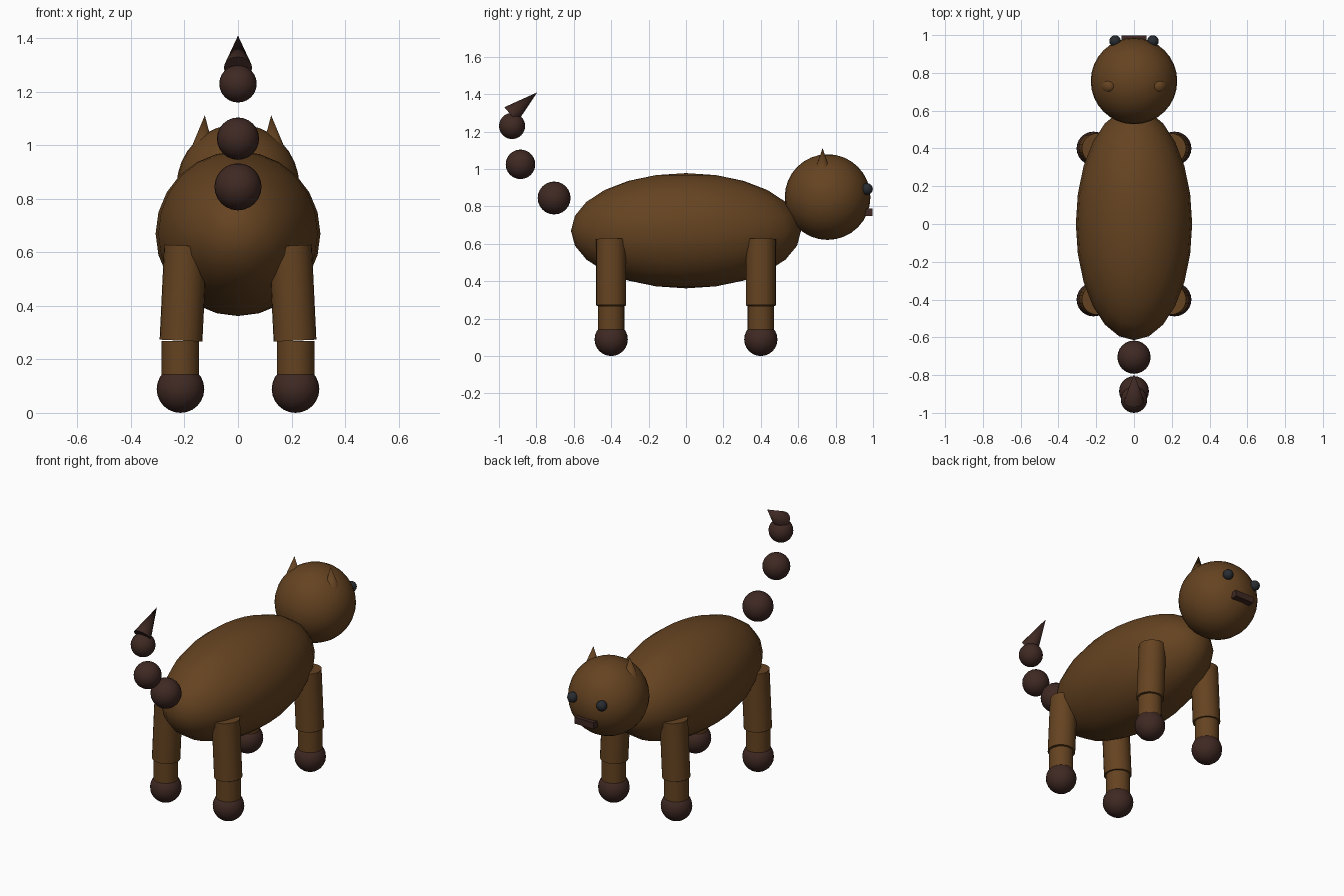
import bpy, math
from mathutils import Vector

if "Cube" in bpy.data.objects:
    bpy.data.objects.remove(bpy.data.objects["Cube"])


def material(name, rgb):
    m = bpy.data.materials.new(name)
    m.diffuse_color = (*rgb, 1)
    m.use_nodes = True
    m.node_tree.nodes["Principled BSDF"].inputs["Base Color"].default_value = m.diffuse_color
    return m


BROWN = material("brown_fur", (0.130, 0.056, 0.015))
DARK = material("dark_brown", (0.050, 0.022, 0.017))
SLATE = material("eye_slate", (0.021, 0.025, 0.030))


def finish(name, mat, smooth=True):
    ob = bpy.context.object
    ob.name = name
    ob.data.materials.append(mat)
    if smooth:
        bpy.ops.object.shade_smooth_by_angle(angle=math.radians(35))
    return ob


def ball(name, mat, loc, size, segments=24, rings=12):
    bpy.ops.mesh.primitive_uv_sphere_add(segments=segments, ring_count=rings, radius=1, location=loc)
    bpy.context.object.scale = size if isinstance(size, tuple) else (size,) * 3
    bpy.ops.object.transform_apply(location=False, rotation=False, scale=True)
    return finish(name, mat)


def rod(name, mat, start, end, r1, r2, sides=24):
    """Cylinder or cone running from start to end."""
    a, b = Vector(start), Vector(end)
    bpy.ops.mesh.primitive_cone_add(vertices=sides, radius1=r1, radius2=r2, depth=(b - a).length,
                                    location=(a + b) / 2,
                                    rotation=(b - a).to_track_quat('Z', 'Y').to_euler())
    return finish(name, mat)


# Body and head
ball("body", BROWN, (0, 0, 0.67), (0.308, 0.615, 0.308))
ball("head", BROWN, (0, 0.757, 0.85), 0.229, 32, 16)

# Muzzle bar
bpy.ops.mesh.primitive_cube_add(size=1, location=(0, 0.977, 0.77))
bpy.context.object.scale = (0.13, 0.042, 0.04)
bpy.ops.object.transform_apply(location=False, rotation=False, scale=True)
finish("mouth", DARK, smooth=False)

for side, sx in (("left", -1), ("right", 1)):
    # Eyes and ears
    ball(f"eye_{side}", SLATE, (sx * 0.1, 0.968, 0.893), 0.031, 16, 8)
    rod(f"ear_{side}", BROWN, (sx * 0.133, 0.73, 0.98), (sx * 0.124, 0.73, 1.112), 0.045, 0, 16)
    # Legs: splayed upper part, straight lower part, round paw
    for end, y in (("front", 0.4), ("back", -0.4)):
        rod(f"upper_leg_{end}_{side}", BROWN, (sx * 0.213, y, 0.27), (sx * 0.196, y, 0.625), 0.08, 0.08)
        rod(f"lower_leg_{end}_{side}", BROWN, (sx * 0.215, y, 0.07), (sx * 0.215, y, 0.268), 0.07, 0.07)
        ball(f"paw_{end}_{side}", DARK, (sx * 0.215, y, 0.089), 0.089)

# Tail: separate beads ending in a pointed tip
for i, (y, z, r) in enumerate(((-0.705, 0.845, 0.088), (-0.885, 1.025, 0.079), (-0.93, 1.23, 0.07))):
    ball(f"tail_bead_{i + 1}", DARK, (0, y, z), r)
rod("tail_tip", DARK, (0, -0.937, 1.29), (0, -0.795, 1.41), 0.053, 0, 16)
